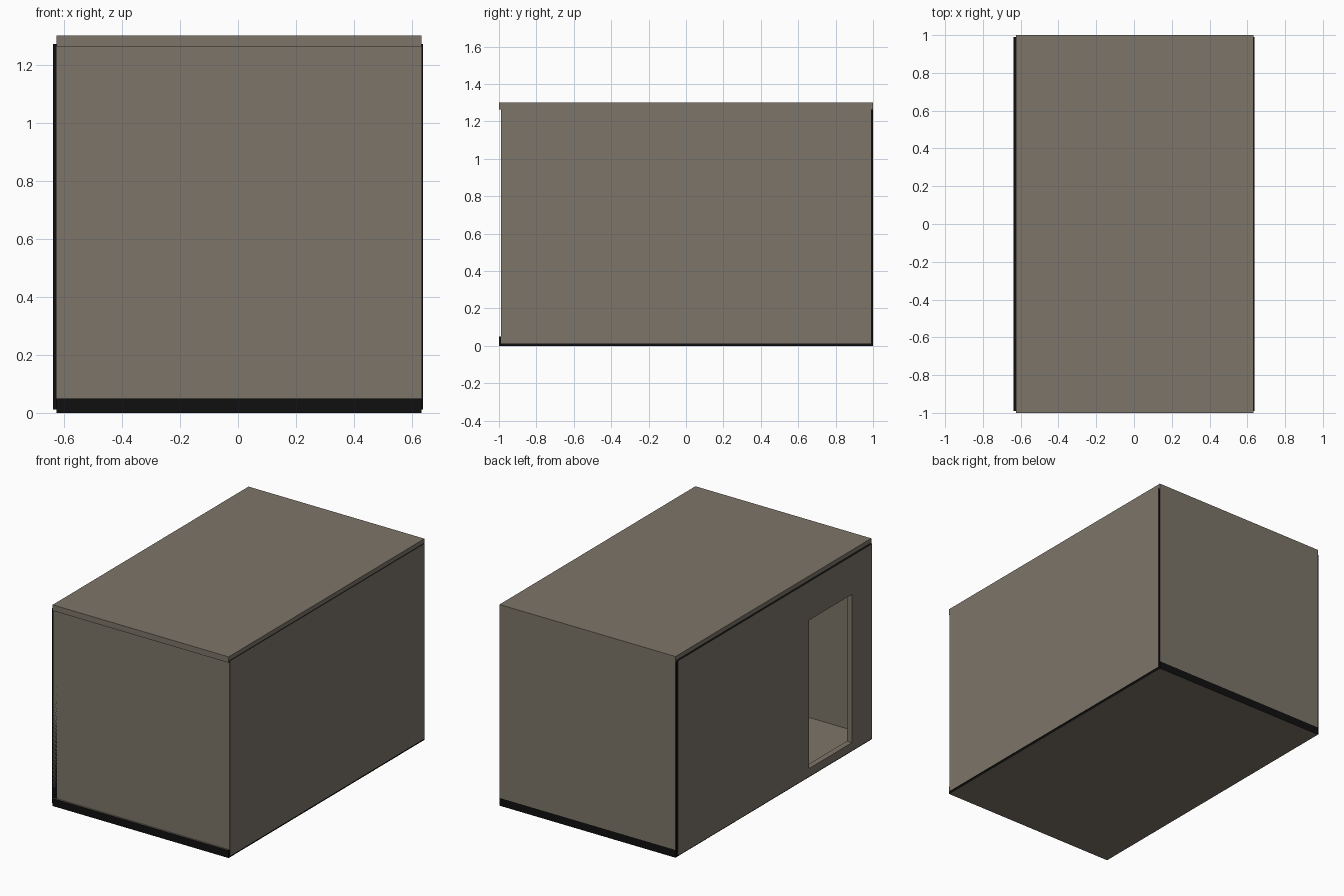
import bpy, bmesh

if "Cube" in bpy.data.objects:
    bpy.data.objects.remove(bpy.data.objects["Cube"])


def material(name, rgb):
    m = bpy.data.materials.new(name)
    m.diffuse_color = (*rgb, 1)
    m.use_nodes = True
    m.node_tree.nodes["Principled BSDF"].inputs["Base Color"].default_value = m.diffuse_color
    return m


BEIGE = material("warm grey panel", (0.205, 0.178, 0.140))
BLACK = material("black panel edge", (0.005, 0.005, 0.005))


def panel(name, lo, hi, thin, black_edges=True):
    """Flat slab; faces not along its thin axis are the black edges."""
    bm = bmesh.new()
    bmesh.ops.create_cube(bm, size=1)
    for v in bm.verts:
        for i in range(3):
            v.co[i] = lo[i] if v.co[i] < 0 else hi[i]
    bm.normal_update()
    for f in bm.faces:
        f.material_index = int(black_edges and abs(f.normal[thin]) < 0.5)
    me = bpy.data.meshes.new(name)
    bm.to_mesh(me)
    bm.free()
    me.materials.append(BEIGE)
    me.materials.append(BLACK)
    ob = bpy.data.objects.new(name, me)
    bpy.context.collection.objects.link(ob)
    return ob


T = 0.037            # panel thickness
L, R = -0.625, 0.633  # floor and roof extent in x

# Floor and roof
panel("floor", (L, -1, 0), (R, 1, 0.05), 2)
panel("roof", (L, -1, 1.262), (R, 1, 1.30), 2, False)

# End walls
panel("front_wall", (L, -0.99, 0.05), (R, -0.99 + T, 1.262), 1)
panel("back_wall", (L, 1 - T, 0.05), (R, 1, 1.262), 1)

# Side walls, slightly proud of the floor and roof
panel("right_wall", (0.637 - T, -0.99, 0.012), (0.637, 0.99, 1.272), 0)
left = panel("left_wall", (-0.637, -0.99, 0.012), (-0.637 + T, 0.99, 1.272), 0)

# Doorway cut through the left wall
cutter = panel("doorway_cutter", (-0.8, -0.785, 0.065), (-0.5, -0.345, 1.023), 0, False)
cutter.hide_render = True
cutter.hide_viewport = True
cut = left.modifiers.new("doorway", 'BOOLEAN')
cut.operation = 'DIFFERENCE'
cut.solver = 'EXACT'
cut.object = cutter
